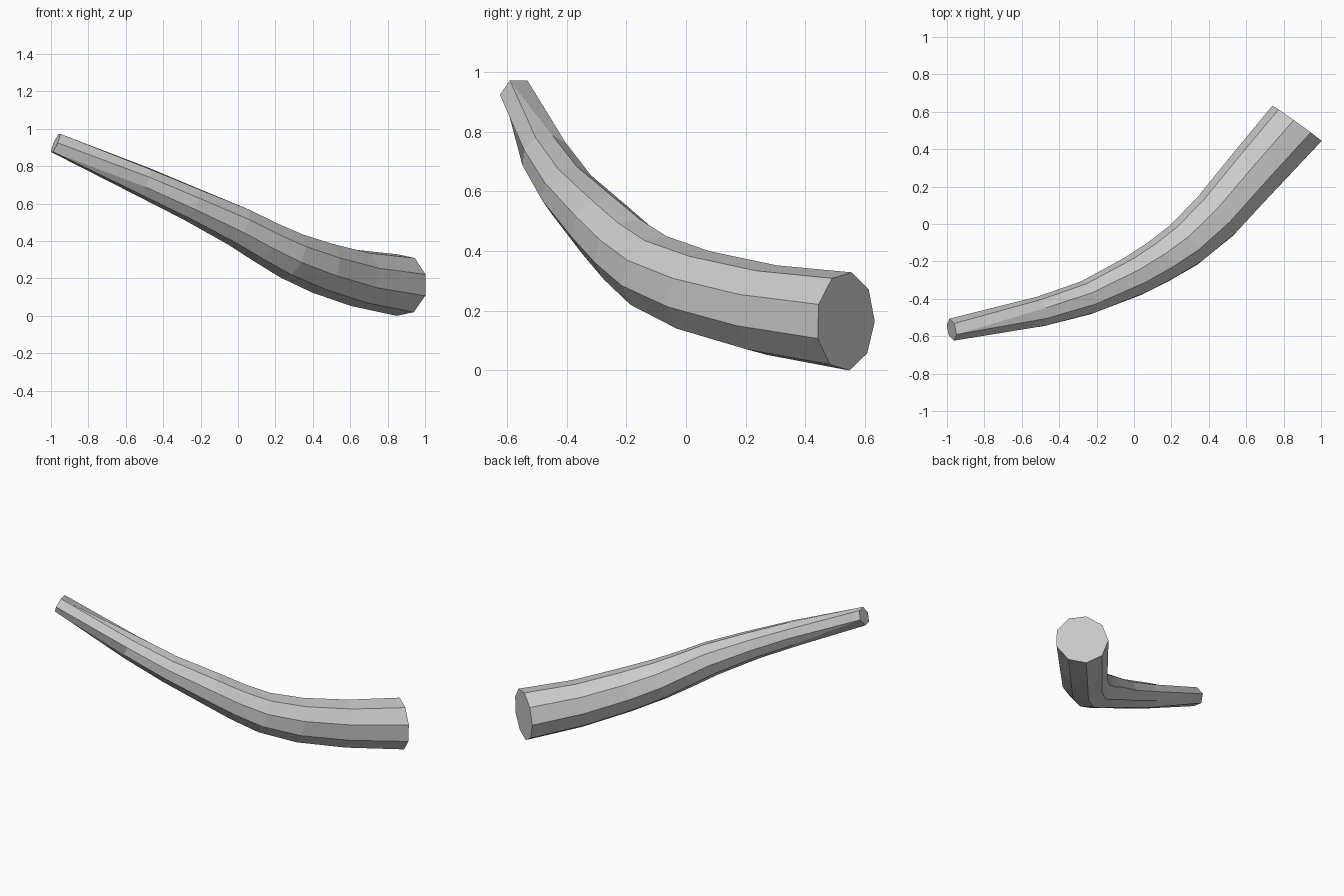
import bpy
import bmesh
from math import radians, sin, cos
from mathutils import Vector

cube = bpy.data.objects.get("Cube")
if cube:
    bpy.data.objects.remove(cube, do_unlink=True)

SIDES = 9
# Centre line from thin tip to thick base: x, y, z, radius
PATH = [
    (-0.975, -0.565, 0.925, 0.060),
    (-0.50, -0.47, 0.715, 0.083),
    (-0.25, -0.395, 0.60, 0.094),
    (0.00, -0.28, 0.48, 0.112),
    (0.14, -0.20, 0.40, 0.121),
    (0.275, -0.11, 0.328, 0.132),
    (0.44, 0.04, 0.262, 0.144),
    (0.64, 0.27, 0.203, 0.154),
    (0.875, 0.535, 0.165, 0.167),
]
points = [Vector(p[:3]) for p in PATH]


def tangent(i):
    """Direction of the centre line at a ring; the base cut is set square."""
    if i == len(points) - 1:
        return Vector((0.585, 0.81, -0.03)).normalized()
    return (points[i + 1] - points[max(i - 1, 0)]).normalized()


def ring(bm, i):
    t = tangent(i)
    side = t.cross(Vector((0, 0, 1))).normalized()
    up = side.cross(t)
    verts = []
    for k in range(SIDES):
        # The tip closes down to six corners
        angle = radians(60 * round(k * 2 / 3) if i == 0 else 20 + 40 * k)
        offset = side * cos(angle) + up * sin(angle)
        verts.append(bm.verts.new(points[i] + offset * PATH[i][3]))
    return verts


# Curved tapering shaft with flat end cuts
bm = bmesh.new()
rings = [ring(bm, i) for i in range(len(PATH))]
for a, b in zip(rings, rings[1:]):
    for k in range(SIDES):
        n = (k + 1) % SIDES
        bm.faces.new((a[k], a[n], b[n], b[k]))
bm.faces.new(rings[0])
bm.faces.new(rings[-1])
bmesh.ops.remove_doubles(bm, verts=bm.verts[:], dist=0.002)
bmesh.ops.recalc_face_normals(bm, faces=bm.faces[:])

# Rest the lowest corner on the ground
lowest = min(v.co.z for v in bm.verts)
bmesh.ops.translate(bm, verts=bm.verts[:], vec=(0, 0, -lowest))

mesh = bpy.data.meshes.new("curved_shaft")
bm.to_mesh(mesh)
bm.free()
shaft = bpy.data.objects.new("curved_shaft", mesh)
bpy.context.collection.objects.link(shaft)

# Plain grey
GREY = (0.6, 0.6, 0.6, 1)
mat = bpy.data.materials.new("plain_grey")
mat.use_nodes = True
mat.diffuse_color = GREY
mat.node_tree.nodes["Principled BSDF"].inputs["Base Color"].default_value = GREY
mesh.materials.append(mat)
